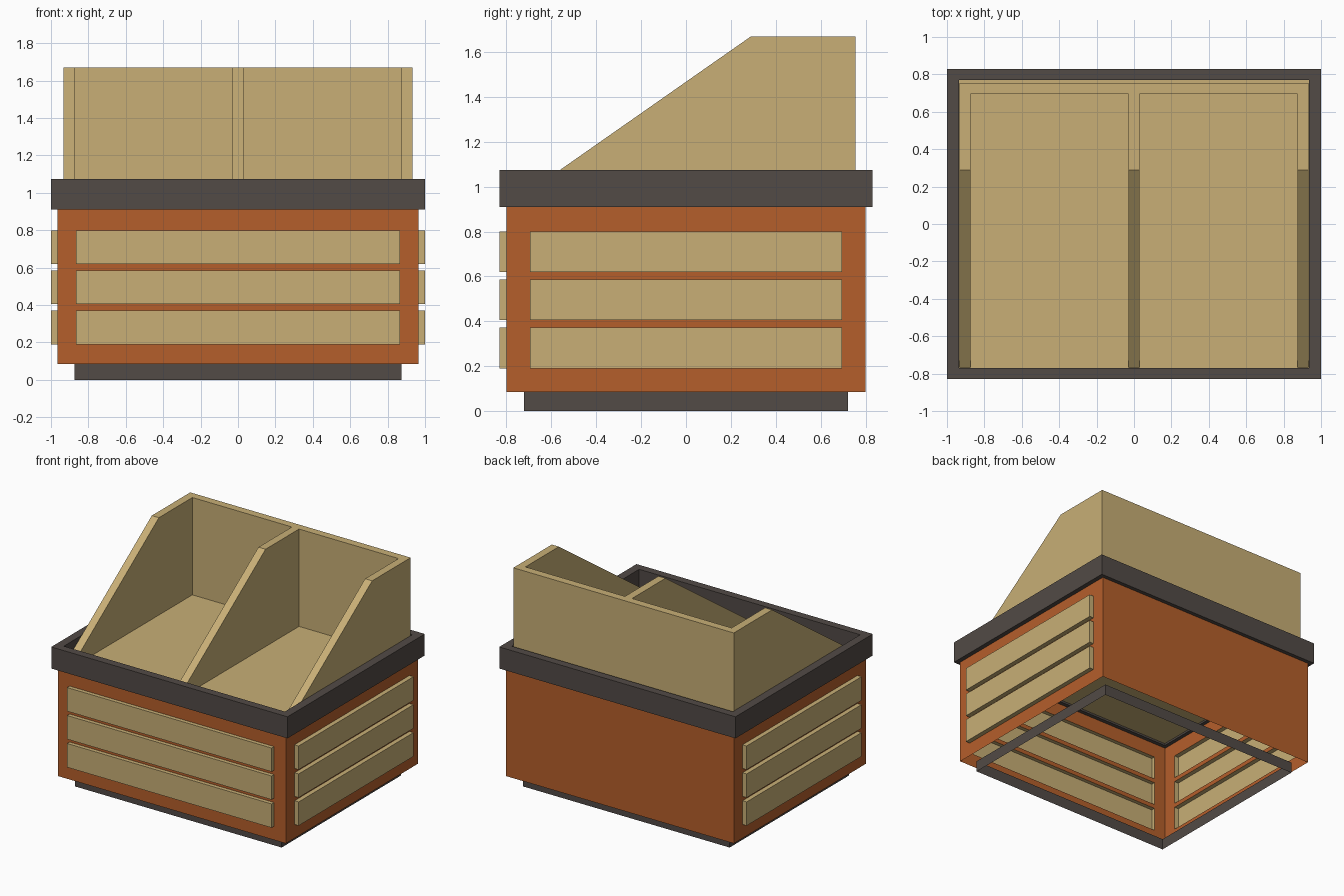
import bpy, bmesh

if "Cube" in bpy.data.objects:
    bpy.data.objects.remove(bpy.data.objects["Cube"])


def material(name, rgb):
    m = bpy.data.materials.new(name)
    m.diffuse_color = (*rgb, 1)
    m.use_nodes = True
    m.node_tree.nodes["Principled BSDF"].inputs["Base Color"].default_value = m.diffuse_color
    return m


ORANGE = material("orange_wood", (0.462, 0.114, 0.024))
TAN = material("light_wood", (0.578, 0.429, 0.181))
DARK = material("dark_trim", (0.084, 0.069, 0.061))


def finish(name, bm, mat):
    bmesh.ops.remove_doubles(bm, verts=bm.verts, dist=1e-5)
    me = bpy.data.meshes.new(name)
    bm.to_mesh(me)
    bm.free()
    me.materials.append(mat)
    ob = bpy.data.objects.new(name, me)
    bpy.context.collection.objects.link(ob)
    return ob


def poly(bm, pts):
    bm.faces.new([bm.verts.new(p) for p in pts])


def rect(x, y, z):
    return [(-x, -y, z), (x, -y, z), (x, y, z), (-x, y, z)]


def bridge(bm, a, b):
    """Quads between two matching closed loops."""
    n = len(a)
    for i in range(n):
        j = (i + 1) % n
        poly(bm, [a[i], a[j], b[j], b[i]])


def prism(name, profile, x0, x1, mat):
    """Extrude a (y, z) profile along x."""
    bm = bmesh.new()
    a = [(x0, y, z) for y, z in profile]
    b = [(x1, y, z) for y, z in profile]
    poly(bm, a[::-1])
    poly(bm, b)
    bridge(bm, a, b)
    bmesh.ops.recalc_face_normals(bm, faces=bm.faces)
    return finish(name, bm, mat)


# Base skirt: open thin band
bm = bmesh.new()
bridge(bm, rect(0.875, 0.722, 0), rect(0.875, 0.722, 0.085))
finish("base_skirt", bm, DARK)

# Body walls with openings, and hollow slats pushed out of them
BX, BY, Z0, Z1 = 0.965, 0.80, 0.085, 0.91
SLATS = [(0.19, 0.372), (0.405, 0.586), (0.619, 0.80)]
SIDES = {
    "front": (lambda u, z, d: (u, -BY - d, z), BX, 0.865, 0.03),
    "right": (lambda u, z, d: (BX + d, u, z), BY, 0.695, 0.035),
    "back": (lambda u, z, d: (-u, BY + d, z), BX, None, 0),
    "left": (lambda u, z, d: (-BX - d, -u, z), BY, 0.695, 0.035),
}


def quad(f, u0, u1, z0, z1, d=0):
    return [f(u0, z0, d), f(u1, z0, d), f(u1, z1, d), f(u0, z1, d)]


body = bmesh.new()
for side, (f, w, s, depth) in SIDES.items():
    if s is None:
        poly(body, quad(f, -w, w, Z0, Z1))
        continue
    poly(body, quad(f, -w, -s, Z0, Z1))
    poly(body, quad(f, s, w, Z0, Z1))
    edges = [Z0] + [z for pair in SLATS for z in pair] + [Z1]
    for lo, hi in zip(edges[::2], edges[1::2]):
        poly(body, quad(f, -s, s, lo, hi))
    for i, (lo, hi) in enumerate(SLATS):
        bm = bmesh.new()
        inner, outer = quad(f, -s, s, lo, hi), quad(f, -s, s, lo, hi, depth)
        bridge(bm, inner, outer)
        poly(bm, outer)
        finish(f"{side}_slat_{i + 1}", bm, TAN)
finish("body_walls", body, ORANGE)

# Rim frame around the top
bm = bmesh.new()
loops = [rect(1, 0.83, 0.91), rect(1, 0.83, 1.075),
         rect(0.936, 0.77, 1.075), rect(0.936, 0.77, 0.91)]
for k in range(4):
    bridge(bm, loops[k], loops[(k + 1) % 4])
finish("rim_frame", bm, DARK)

# Bin floor
FLOOR = 0.925
bm = bmesh.new()
poly(bm, rect(0.936, 0.77, FLOOR))
finish("bin_floor", bm, TAN)

# Sloped side walls and centre divider
slope = [(-0.768, FLOOR), (0.755, FLOOR), (0.755, 1.67), (0.29, 1.67), (-0.768, 0.93)]
for name, x0, x1 in [("left_bin_wall", -0.933, -0.873),
                     ("bin_divider", -0.03, 0.03),
                     ("right_bin_wall", 0.873, 0.933)]:
    prism(name, slope, x0, x1, TAN)

# Back panels between the dividers
back = [(0.695, FLOOR), (0.755, FLOOR), (0.755, 1.67), (0.695, 1.67)]
prism("left_back_panel", back, -0.873, -0.03, TAN)
prism("right_back_panel", back, 0.03, 0.873, TAN)
